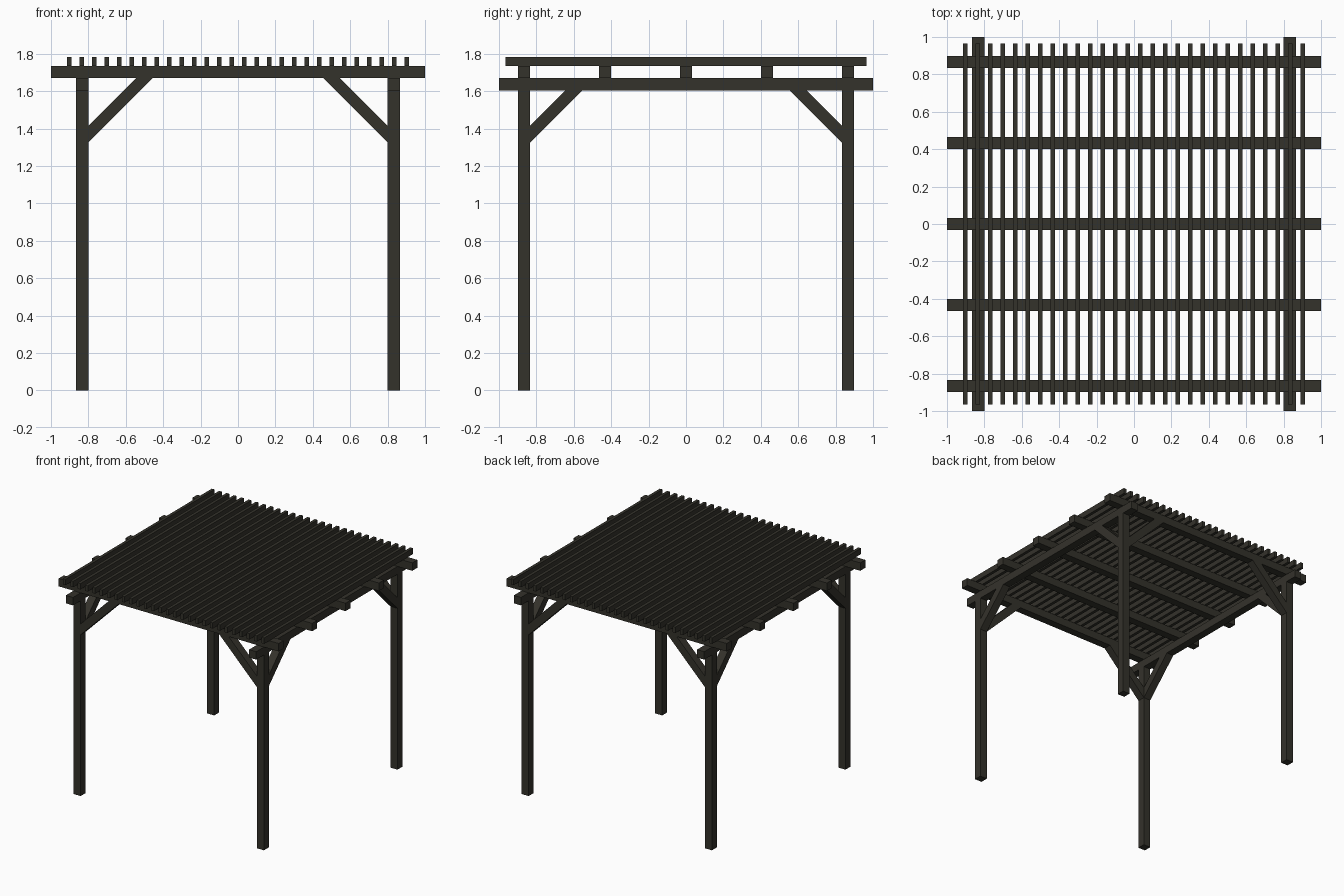
import bpy
import bmesh

cube = bpy.data.objects.get("Cube")
if cube:
    bpy.data.objects.remove(cube, do_unlink=True)

wood = bpy.data.materials.new("dark_stained_wood")
wood.use_nodes = True
colour = (0.034, 0.032, 0.024, 1)
wood.diffuse_color = colour
wood.node_tree.nodes["Principled BSDF"].inputs["Base Color"].default_value = colour

T = 0.065                    # timber thickness
POST_X, POST_Y = 0.833, 0.867
BEAM_Z, RAFTER_Z, SLAT_Z, TOP_Z = 1.605, 1.67, 1.735, 1.783


def finish(name, bm):
    bmesh.ops.recalc_face_normals(bm, faces=bm.faces)
    mesh = bpy.data.meshes.new(name)
    bm.to_mesh(mesh)
    bm.free()
    mesh.materials.append(wood)
    obj = bpy.data.objects.new(name, mesh)
    bpy.context.collection.objects.link(obj)


def timber(name, centre, size):
    bm = bmesh.new()
    bmesh.ops.create_cube(bm, size=1)
    for v in bm.verts:
        v.co = [c + p * s for c, p, s in zip(centre, v.co, size)]
    finish(name, bm)


def brace(name, axis, sx, sy, top):
    """Diagonal with mitred ends, from the post's inner face up to a beam."""
    low, high = 1.325, 1.415
    profile = [(0, low), (top - low, top), (top - high, top), (0, high)]
    bm = bmesh.new()
    verts = []
    for inward, z in profile:
        if axis == "x":
            co = (sx * (POST_X - T / 2 - inward), sy * POST_Y - T / 2, z)
        else:
            co = (sx * POST_X - T / 2, sy * (POST_Y - T / 2 - inward), z)
        verts.append(bm.verts.new(co))
    face = bm.faces.new(verts)
    out = bmesh.ops.extrude_face_region(bm, geom=[face])
    moved = [g for g in out["geom"] if isinstance(g, bmesh.types.BMVert)]
    shift = (0, T, 0) if axis == "x" else (T, 0, 0)
    bmesh.ops.translate(bm, verts=moved, vec=shift)
    finish(name, bm)


# Posts, knee braces and side beams
for sx, side in ((-1, "right"), (1, "left")):
    for sy, end in ((-1, "front"), (1, "back")):
        corner = f"{end}_{side}"
        timber(f"{corner}_post", (sx * POST_X, sy * POST_Y, BEAM_Z / 2),
               (T, T, BEAM_Z))
        brace(f"{corner}_cross_brace", "x", sx, sy, RAFTER_Z)
        brace(f"{corner}_side_brace", "y", sx, sy, BEAM_Z)
    timber(f"{side}_side_beam", (sx * POST_X, 0, (BEAM_Z + RAFTER_Z) / 2),
           (T, 2, RAFTER_Z - BEAM_Z))

# Rafters across the side beams
for i in range(5):
    timber(f"rafter_{i + 1}", (0, POST_Y * (i - 2) / 2, (RAFTER_Z + SLAT_Z) / 2),
           (2, T, SLAT_Z - RAFTER_Z))

# Roof slats
SLATS = 28
for i in range(SLATS):
    x = -0.902 + 1.804 * i / (SLATS - 1)
    timber(f"roof_slat_{i + 1}", (x, 0, (SLAT_Z + TOP_Z) / 2),
           (0.025, 1.932, TOP_Z - SLAT_Z))
